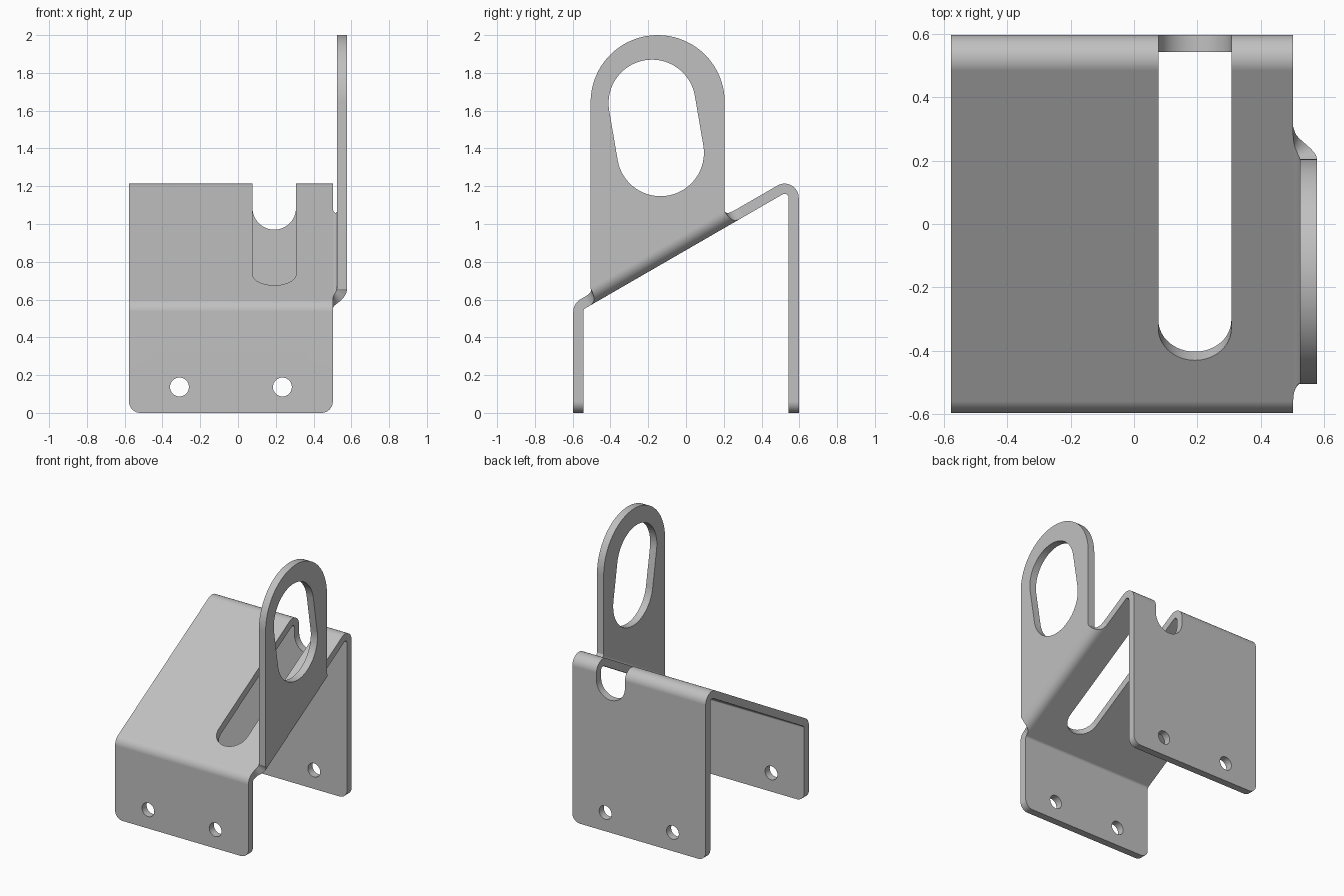
import bpy, bmesh
from math import sin, cos, tan, pi, radians, sqrt
from mathutils import Vector

if "Cube" in bpy.data.objects:
    bpy.data.objects.remove(bpy.data.objects["Cube"], do_unlink=True)

steel = bpy.data.materials.new("plain grey steel")
steel.use_nodes = True
GREY = (0.53, 0.53, 0.53, 1)
steel.diffuse_color = GREY
steel.node_tree.nodes["Principled BSDF"].inputs["Base Color"].default_value = GREY

X, Y, Z = Vector((1, 0, 0)), Vector((0, 1, 0)), Vector((0, 0, 1))
SLOPE = radians(30)
U = Vector((0, cos(SLOPE), sin(SLOPE)))     # up the sloping plate
N = Vector((0, -sin(SLOPE), cos(SLOPE)))    # out of the sloping plate
R_OUT, R_IN = 0.075, 0.021                  # bend radii
LEFT = 0.502                                # left edge of the folded body
FRONT = Vector((0, -0.522, 0.536))          # bend centres
BACK = Vector((0, 0.522, 0.536 + 1.044 * tan(SLOPE)))


def arc(cx, cy, r, a0, a1, n=16):
    return [(cx + r * cos(radians(a0 + (a1 - a0) * i / n)),
             cy + r * sin(radians(a0 + (a1 - a0) * i / n))) for i in range(n + 1)]


def finish(bm, name):
    bmesh.ops.recalc_face_normals(bm, faces=bm.faces)
    mesh = bpy.data.meshes.new(name)
    bm.to_mesh(mesh)
    bm.free()
    mesh.materials.append(steel)
    ob = bpy.data.objects.new(name, mesh)
    bpy.context.collection.objects.link(ob)
    return ob


def prism(name, outline, origin, a, b, depth, corner=0):
    """Outline in the plane of a and b, extruded along depth."""
    bm = bmesh.new()
    face = bm.faces.new([bm.verts.new(origin + a * p + b * q) for p, q in outline])
    new = bmesh.ops.extrude_face_region(bm, geom=[face])["geom"]
    bmesh.ops.translate(bm, vec=depth, verts=[g for g in new if isinstance(g, bmesh.types.BMVert)])
    if corner:  # round the foot corners
        edges = [e for e in bm.edges if all(abs(v.co.z) < 1e-5 for v in e.verts)
                 and abs(e.verts[0].co.x - e.verts[1].co.x) < 1e-5]
        bmesh.ops.bevel(bm, geom=edges, offset=corner, segments=8, profile=0.5, affect='EDGES')
    return finish(bm, name)


def cut(ob, cutter):
    cutter.hide_render = True
    mod = ob.modifiers.new("cut", 'BOOLEAN')
    mod.operation, mod.solver, mod.object = 'DIFFERENCE', 'EXACT', cutter
    bpy.context.view_layer.objects.active = ob
    bpy.ops.object.modifier_apply(modifier=mod.name)
    bpy.data.objects.remove(cutter, do_unlink=True)


def smooth(ob):
    bpy.ops.object.select_all(action='DESELECT')
    ob.select_set(True)
    bpy.context.view_layer.objects.active = ob
    bpy.ops.object.shade_smooth_by_angle(angle=radians(30))
    mod = ob.modifiers.new("even shading", 'WEIGHTED_NORMAL')
    mod.keep_sharp = True


# Folded body: front leg, sloping plate and back leg
def folds(r):
    return arc(FRONT.y, FRONT.z, r, 180, 120, 10) + arc(BACK.y, BACK.z, r, 120, 0)


outer, inner = folds(R_OUT), folds(R_IN)
profile = ([(outer[0][0], 0)] + outer + [(outer[-1][0], 0), (inner[-1][0], 0)]
           + inner[::-1] + [(inner[0][0], 0)])
body = prism("folded_body", profile, X * -0.577, Y, Z, X * (LEFT + 0.577), corner=0.06)

# Long slot through the slope and over the back fold
slot_x, slot_r = 0.192, 0.115
plate = FRONT + N * R_OUT
slot_u = (-0.43 - plate.y) / cos(SLOPE) + slot_r
slot = arc(slot_x, slot_u, slot_r, 180, 360, 32)
cut(body, prism("slope_slot", slot + [(slot_x + slot_r, 1.4), (slot_x - slot_r, 1.4)],
                plate - N * 0.12, X, U, N * 0.2))
notch = arc(slot_x, 1.085, slot_r, 180, 360, 32)
cut(body, prism("back_notch", notch + [(slot_x + slot_r, 1.5), (slot_x - slot_r, 1.5)],
                Y * 0.5, X, Z, Y * 0.2))

# Bolt holes, straight through both legs
for x in (-0.31, 0.235):
    cut(body, prism("bolt_hole", arc(x, 0.137, 0.05, 0, 360, 32)[:-1], Y * -0.8, X, Z, Y * 1.6))
smooth(body)

# Upright ring plate
axis = FRONT + N * (R_OUT + R_IN)           # axis of the side bend
y0, y1 = -0.505, 0.205


def foot(y):
    return (y, axis.z + (y - axis.y) * tan(SLOPE))


ring = prism("ring_plate", [foot(y0), foot(y1)] + arc(-0.15, 1.645, 0.355, 0, 180, 40),
             X * (LEFT + R_IN), Y, Z, X * (R_OUT - R_IN))
lean = 10
hole = (arc(-0.18, 1.64, 0.23, lean, 180 + lean, 32)
        + arc(-0.135, 1.377, 0.23, 180 + lean, 360 + lean, 32))
cut(ring, prism("ring_hole", hole, X * 0.3, Y, Z, X * 0.5))
smooth(ring)

# Side bend joining body and ring plate, flared at both ends
bm = bmesh.new()
u0, u1 = [(y - axis.y) / cos(SLOPE) for y in (y0, y1)]
rows, steps = [], 14
for i in range(steps + 1):
    s = i / steps
    t = s * pi / 2
    flare = 0.075 * (1 - sqrt(1 - (1 - s) ** 2))
    rows.append([bm.verts.new(axis + X * (LEFT + r * sin(t)) - N * (r * cos(t)) + U * u)
                 for r, u in ((R_IN, u0 - flare), (R_IN, u1 + flare),
                              (R_OUT, u1 + flare), (R_OUT, u0 - flare))])
for p, q in zip(rows, rows[1:]):
    for k in range(4):
        m = (k + 1) % 4
        bm.faces.new((p[k], p[m], q[m], q[k]))
smooth(finish(bm, "side_bend"))
